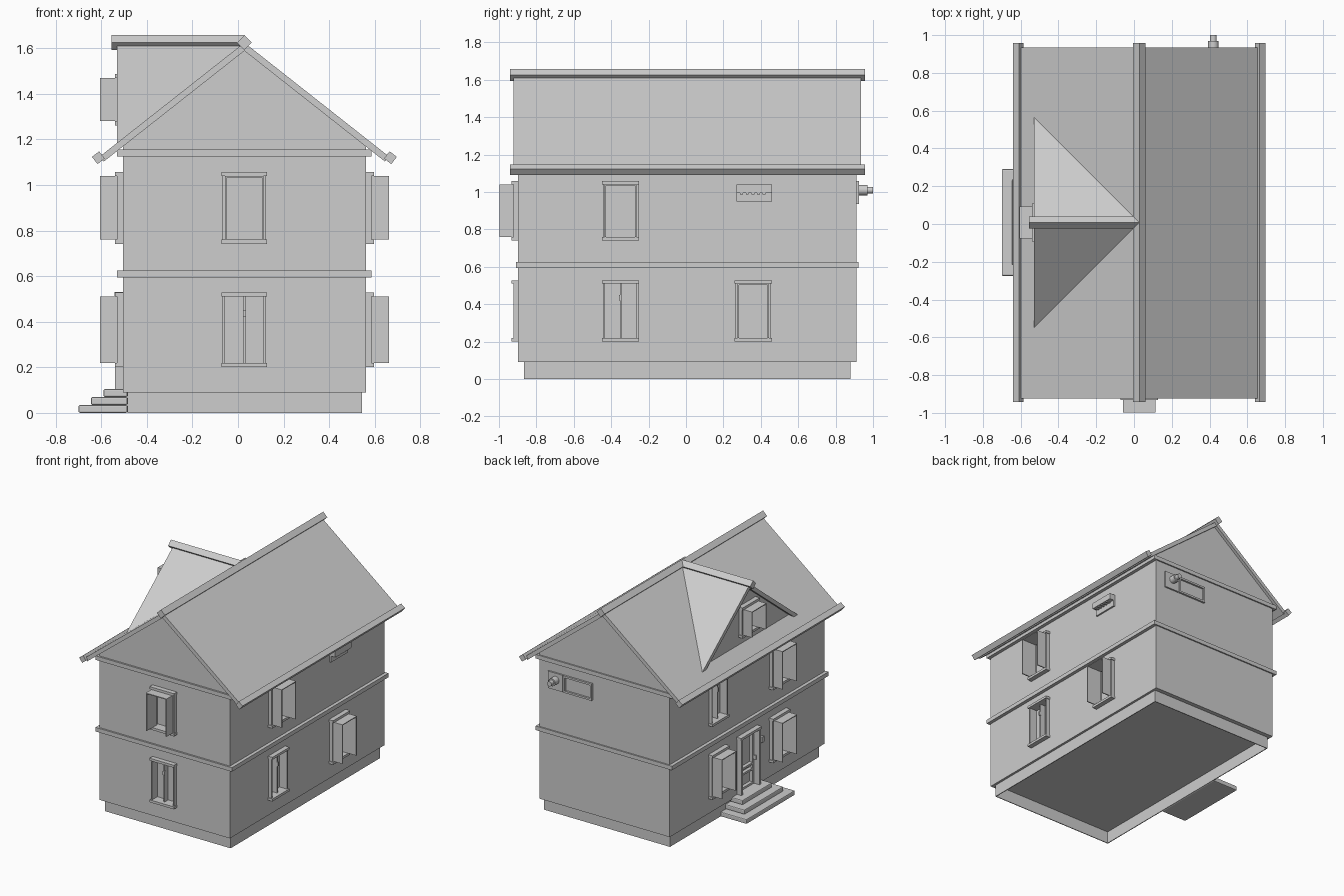
import bpy, bmesh, math
from mathutils import Matrix, Vector

if "Cube" in bpy.data.objects:
    bpy.data.objects.remove(bpy.data.objects["Cube"])

GREY = (0.61, 0.61, 0.61, 1)
plaster = bpy.data.materials.new("plaster_grey")
plaster.use_nodes = True
plaster.diffuse_color = GREY
plaster.node_tree.nodes["Principled BSDF"].inputs["Base Color"].default_value = GREY

X0, X1, Y0, Y1 = -0.505, 0.562, -0.897, 0.912   # outer wall faces
CX, CY = 0.028, 0.008
FLOOR = 0.09


def finish(name, bm, matrix=None):
    bmesh.ops.recalc_face_normals(bm, faces=bm.faces)
    mesh = bpy.data.meshes.new(name)
    bm.to_mesh(mesh)
    bm.free()
    mesh.materials.append(plaster)
    obj = bpy.data.objects.new(name, mesh)
    if matrix:
        obj.matrix_world = matrix
    bpy.context.collection.objects.link(obj)
    return obj


def boxes(name, ranges, matrix=None):
    """One object from boxes given as (x0, x1, y0, y1, z0, z1)."""
    bm = bmesh.new()
    for a, b, c, d, e, f in ranges:
        m = Matrix.Translation(((a + b) / 2, (c + d) / 2, (e + f) / 2))
        bmesh.ops.create_cube(bm, size=1, matrix=m @ Matrix.Diagonal((b - a, d - c, f - e, 1)))
    return finish(name, bm, matrix)


def prism(name, profile, start, end, axis="y"):
    """Extrude a profile of (across, up) points along x or y."""
    place = (lambda p, t: (p[0], t, p[1])) if axis == "y" else (lambda p, t: (t, p[0], p[1]))
    bm = bmesh.new()
    face = bm.faces.new([bm.verts.new(place(p, start)) for p in profile])
    new = bmesh.ops.extrude_face_region(bm, geom=[face])["geom"]
    shift = Vector(place((0, 0), end - start))
    bmesh.ops.translate(bm, vec=shift, verts=[v for v in new if isinstance(v, bmesh.types.BMVert)])
    return finish(name, bm)


def square_bar(name, u, z, side, degrees, start, end, axis="y"):
    r = side / math.sqrt(2)
    angles = [math.radians(degrees + 45 + 90 * i) for i in range(4)]
    return prism(name, [(u + r * math.cos(a), z + r * math.sin(a)) for a in angles], start, end, axis)


def cylinder(name, radius, length, centre):
    bm = bmesh.new()
    m = Matrix.Translation(centre) @ Matrix.Rotation(math.pi / 2, 4, "X")
    bmesh.ops.create_cone(bm, cap_ends=True, segments=20, radius1=radius, radius2=radius,
                          depth=length, matrix=m)
    for f in bm.faces:
        f.smooth = len(f.verts) == 4
    return finish(name, bm)


def cut(obj, recesses):
    """Sink recesses into a wall and bake the result."""
    for ranges, matrix in recesses:
        cutter = boxes("recess_cutter", [ranges], matrix)
        cutter.hide_render = True
        mod = obj.modifiers.new("recess", "BOOLEAN")
        mod.object, mod.solver = cutter, "EXACT"
        bpy.context.view_layer.update()
        mesh = bpy.data.meshes.new_from_object(obj.evaluated_get(bpy.context.evaluated_depsgraph_get()))
        obj.modifiers.clear()
        obj.data = mesh
        bpy.data.objects.remove(cutter)


def wall_frame(side, u, west=X0):
    """Matrix whose local -y points out of the wall."""
    loc, turn = {"front": ((u, Y0), 0), "east": ((X1, u), 90), "west": ((west, u), -90)}[side]
    return Matrix.Translation((*loc, 0)) @ Matrix.Rotation(math.radians(turn), 4, "Z")


HALF = 0.085


def window(name, m, z0, z1, is_open):
    parts = [(-0.1, 0.1, -0.035, 0, z1, z1 + 0.018), (-0.1, 0.1, -0.035, 0, z0 - 0.018, z0)]
    for s in (-1, 1):
        a, b = sorted((s * HALF, s * (HALF + 0.01)))
        parts.append((a, b, -0.025, 0, z0, z1))
    boxes(name + "_frame", parts, m)
    if is_open:
        # projecting side leaves with a thin hood between them
        leaves = [(-HALF, HALF, -0.1, 0.02, z1 - 0.006, z1)]
        for s in (-1, 1):
            a, b = sorted((s * (HALF - 0.008), s * HALF))
            leaves.append((a, b, -0.1, 0.02, z0, z1 - 0.006))
        boxes(name + "_open_leaves", leaves, m)
    else:
        # closed leaves meeting at a thin post, with a handle
        boxes(name + "_post", [(-0.004, 0.004, -0.006, 0.04, z0, z1)], m)
        boxes(name + "_handle", [(-0.007, 0.007, -0.014, 0, z0 + 0.2, z0 + 0.23)], m)
    return (-HALF, HALF, -0.02, 0.035, z0, z1), m


# Hollow plinth, walls and string courses
PX0, PX1, PY0, PY1, T = -0.485, 0.545, -0.865, 0.88, 0.006
boxes("plinth", [(PX0, PX0 + T, PY0, PY1, 0, FLOOR), (PX1 - T, PX1, PY0, PY1, 0, FLOOR),
                 (PX0 + T, PX1 - T, PY0, PY0 + T, 0, FLOOR), (PX0 + T, PX1 - T, PY1 - T, PY1, 0, FLOOR)])
walls = prism("walls", [(X0, FLOOR), (X1, FLOOR), (X1, 1.175), (CX, 1.592), (X0, 1.175)], Y0, Y1)
for name, z in (("middle_band", 0.595), ("upper_band", 1.125)):
    boxes(name, [(X0 - 0.025, X1 + 0.025, Y0 - 0.013, Y1 + 0.01, z, z + 0.03)])

# Windows
recesses = []
LOW, HIGH = (0.22, 0.51), (0.76, 1.04)
for side, u, (z0, z1), is_open in (
        ("front", CX, LOW, False), ("front", CX, HIGH, True),
        ("east", -0.35, LOW, False), ("east", -0.35, HIGH, True), ("east", 0.36, LOW, True),
        ("west", 0.36, LOW, True), ("west", -0.35, LOW, True),
        ("west", 0.36, HIGH, False), ("west", -0.35, HIGH, True)):
    level = "lower" if z0 < 0.5 else "upper"
    recesses.append(window(f"{side}_{level}_window", wall_frame(side, u), z0, z1, is_open))

# Door with frame, glazed leaf, handle and wall bell
door = wall_frame("west", CY)
recesses.append(((-0.095, 0.095, -0.02, 0.035, 0.105, 0.512), door))
boxes("door_frame", [(-0.115, -0.095, -0.035, 0, 0.1, 0.512), (0.095, 0.115, -0.035, 0, 0.1, 0.512),
                     (-0.12, 0.12, -0.037, 0, 0.512, 0.53)], door)
boxes("door_leaf", [(-0.095, -0.08, 0.01, 0.04, 0.105, 0.512), (0.08, 0.095, 0.01, 0.04, 0.105, 0.512)]
      + [(-0.08, 0.08, 0.01, 0.04, z, z + 0.015) for z in (0.105, 0.21, 0.25, 0.497)], door)
boxes("door_handle", [(0.082, 0.092, -0.015, 0.01, 0.29, 0.32)], door)
boxes("door_bell", [(0.15, 0.175, -0.02, 0, 0.39, 0.43)], door)
cut(walls, recesses)

# Entrance steps with rounded edges
for i in range(3):
    half = 0.283 - 0.055 * i
    step = boxes(f"step_{i + 1}", [(-0.7 + 0.055 * i, PX0, CY - half, CY + half, 0.035 * i, 0.035 * (i + 1))])
    bevel = step.modifiers.new("rounded", "BEVEL")
    bevel.width, bevel.segments = 0.007, 2

# Main roof with ridge and eave beams
RIDGE, EAVE, RUN = 1.625, 1.125, 0.635
prism("main_roof", [(CX, RIDGE), (CX + RUN, EAVE), (CX + RUN - 0.018, EAVE - 0.022),
                    (CX, RIDGE - 0.036), (CX - RUN + 0.018, EAVE - 0.022), (CX - RUN, EAVE)], -0.923, 0.935)
square_bar("ridge_beam", CX, RIDGE, 0.046, 45, -0.942, 0.958)
for s in (-1, 1):
    square_bar("eave_beam", CX + s * 0.641, 1.12, 0.04, -s * 38, -0.942, 0.958)

# Dormer on the west slope
W, BASE = 0.56, 1.184
prism("dormer_roof", [(CY, RIDGE), (CY + W, BASE), (CY + W - 0.045, BASE), (CY, RIDGE - 0.036),
                      (CY - W + 0.045, BASE), (CY - W, BASE)], -0.53, CX, "x")
gable = prism("dormer_gable", [(CY, RIDGE - 0.03), (CY + W - 0.04, BASE), (CY - W + 0.04, BASE)], X0, 0, "x")
square_bar("dormer_ridge_beam", CY, RIDGE, 0.046, 45, -0.555, CX, "x")
cut(gable, [window("dormer_window", wall_frame("west", CY), 1.28, 1.47, True)])

# Vent on the east wall: back plate below a projecting slotted box
boxes("vent_plate", [(X1, X1 + 0.012, 0.27, 0.46, 0.95, 1.04)])
boxes("vent_box", [(X1, X1 + 0.045, 0.27, 0.46, 0.996, 1.04)])
boxes("vent_slats", [(X1 + 0.012, X1 + 0.04, 0.29 + 0.03 * i, 0.305 + 0.03 * i, 0.988, 0.996) for i in range(5)])

# Flue and framed service panel on the back wall
boxes("flue_plate", [(0.365, 0.485, Y1, Y1 + 0.012, 0.935, 1.06)])
cylinder("flue_collar", 0.028, 0.06, (0.42, 0.94, 1.01))
cylinder("flue_pipe", 0.018, 0.05, (0.42, 0.975, 1.01))
boxes("panel_frame", [(0.125, 0.36, Y1, Y1 + 0.014, z, z + 0.014) for z in (0.935, 1.046)]
      + [(x, x + 0.014, Y1, Y1 + 0.014, 0.949, 1.046) for x in (0.125, 0.346)])
